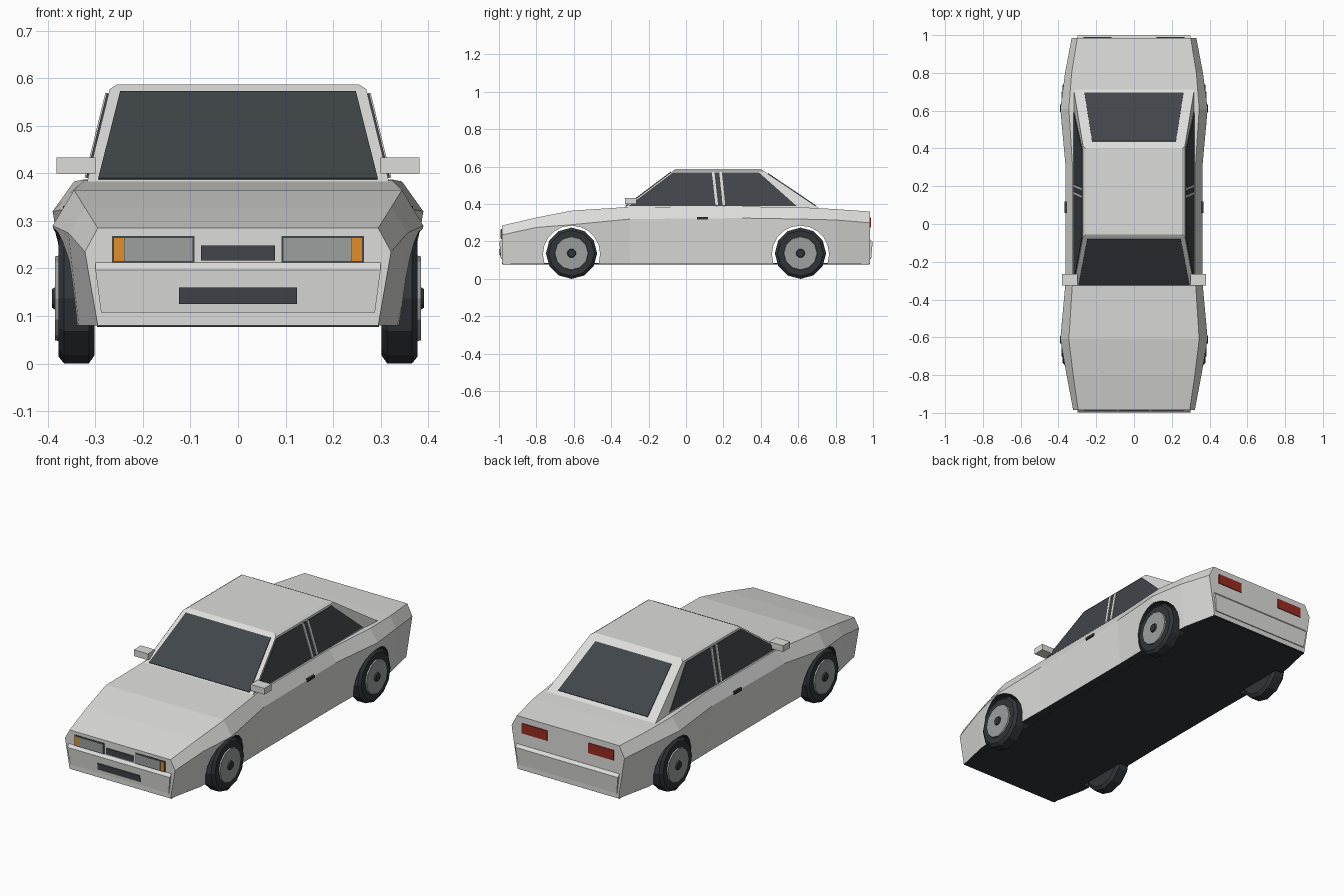
import bpy, bmesh, math
from mathutils import Vector, Matrix

if "Cube" in bpy.data.objects:
    bpy.data.objects.remove(bpy.data.objects["Cube"])


def material(name, r, g, b):
    m = bpy.data.materials.new(name)
    m.use_nodes = True
    m.diffuse_color = (r, g, b, 1)
    m.node_tree.nodes["Principled BSDF"].inputs["Base Color"].default_value = (r, g, b, 1)
    return m


PAINT = material("silver paint", 0.72, 0.72, 0.71)
GLASS = material("dark glass", 0.052, 0.06, 0.068)
BLACK = material("black rubber", 0.03, 0.036, 0.04)
METAL = material("grey metal", 0.33, 0.35, 0.34)
AMBER = material("amber lamp", 0.75, 0.27, 0.02)
RED = material("red lamp", 0.32, 0.025, 0.015)


def finish(name, bm, *mats):
    bmesh.ops.recalc_face_normals(bm, faces=bm.faces)
    mesh = bpy.data.meshes.new(name)
    bm.to_mesh(mesh)
    bm.free()
    for m in mats:
        mesh.materials.append(m)
    ob = bpy.data.objects.new(name, mesh)
    bpy.context.collection.objects.link(ob)
    return ob


def loft(name, rings, *mats):
    """Skin closed rings of points and cap both ends."""
    bm = bmesh.new()
    rows = [[bm.verts.new(p) for p in ring] for ring in rings]
    n = len(rows[0])
    for a, b in zip(rows, rows[1:]):
        for i in range(n):
            j = (i + 1) % n
            bm.faces.new((a[i], a[j], b[j], b[i]))
    bm.faces.new(rows[0])
    bm.faces.new(rows[-1])
    return finish(name, bm, *mats)


def plate(name, pts, mat, out, thick=0.004):
    """Thin panel standing proud of a surface in direction out."""
    pts = [Vector(p) for p in pts]
    normal = (pts[1] - pts[0]).cross(pts[2] - pts[0]).normalized()
    if normal.dot(Vector(out)) < 0:
        normal.negate()
    return loft(name, [[p - normal * 0.002 for p in pts], [p + normal * thick for p in pts]], mat)


def box(name, x0, x1, y0, y1, z0, z1, mat):
    ring = lambda z: [(x0, y0, z), (x1, y0, z), (x1, y1, z), (x0, y1, z)]
    return loft(name, [ring(z0), ring(z1)], mat)


# Body shell: y, sill width, belt width, belt height, deck width, deck height
SECTIONS = [
    (-0.985, 0.295, 0.322, 0.235, 0.295, 0.285),
    (-0.8, 0.335, 0.357, 0.275, 0.322, 0.328),
    (-0.61, 0.35, 0.39, 0.29, 0.345, 0.365),
    (-0.3, 0.345, 0.362, 0.32, 0.325, 0.385),
    (0.3, 0.345, 0.362, 0.325, 0.325, 0.387),
    (0.61, 0.35, 0.39, 0.32, 0.345, 0.383),
    (0.8, 0.335, 0.365, 0.315, 0.33, 0.373),
    (0.985, 0.295, 0.33, 0.3, 0.3, 0.36),
]
SILL = 0.08
body = loft("body", [[(wb, y, SILL), (wo, y, zb), (ws, y, zt), (-ws, y, zt), (-wo, y, zb), (-wb, y, SILL)]
                     for y, wb, wo, zb, ws, zt in SECTIONS], PAINT, BLACK)
for f in body.data.polygons:
    if f.normal.z < -0.9:
        f.material_index = 1

# Wheel arches cut through the body
AXLE_Y, AXLE_Z = 0.612, 0.137
for y in (-AXLE_Y, AXLE_Y):
    bm = bmesh.new()
    bmesh.ops.create_cone(bm, cap_ends=True, segments=20, radius1=0.153, radius2=0.153, depth=1,
                          matrix=Matrix.Translation((0, y, AXLE_Z - 0.005)) @ Matrix.Rotation(math.pi / 2, 4, 'Y'))
    cutter = finish("arch_cutter", bm, BLACK)
    cutter.hide_render = True
    mod = body.modifiers.new("arch", 'BOOLEAN')
    mod.object, mod.operation, mod.solver = cutter, 'DIFFERENCE', 'EXACT'
    mod.material_mode = 'TRANSFER'
    bpy.context.view_layer.objects.active = body
    bpy.ops.object.modifier_apply(modifier=mod.name)
    bpy.data.objects.remove(cutter)

box("floor_pan", -0.297, 0.297, -0.98, 0.98, 0.077, 0.086, BLACK)

# Cabin with a thin chamfered roof edge
BASE_Z, EAVE_Z = 0.385, 0.577


def side_x(z):
    return 0.317 - (z - BASE_Z) * 0.245


def ring(w, y0, y1, z):
    return [(-w, y0, z), (w, y0, z), (w, y1, z), (-w, y1, z)]


loft("cabin", [ring(side_x(0.365), -0.352, 0.73, 0.365), ring(side_x(EAVE_Z), -0.07, 0.415, EAVE_Z),
               ring(0.255, -0.055, 0.4, 0.587)], PAINT)


# Front and rear screens follow the cabin slopes
def screen(name, y_low, y_high, w_low, w_high, z_low, z_high, out):
    def y(z):
        return y_low + (y_high - y_low) * (z - 0.365) / (EAVE_Z - 0.365)
    plate(name, [(-w_low, y(z_low), z_low), (w_low, y(z_low), z_low),
                 (w_high, y(z_high), z_high), (-w_high, y(z_high), z_high)], GLASS, out)


screen("windscreen", -0.352, -0.07, 0.294, 0.248, 0.387, 0.57, (0, -1, 1))
screen("rear_window", 0.73, 0.415, 0.262, 0.222, 0.39, 0.562, (0, 1, 1))

for s, side in ((1, "left"), (-1, "right")):
    def on_side(y, z):
        return (s * side_x(z), y, z)

    # Side glass with paired pillar strips
    lo, hi = 0.39, 0.568
    plate(side + "_side_glass", [on_side(-0.305, lo), on_side(0.59, lo), on_side(0.39, hi), on_side(-0.07, hi)],
          GLASS, (s, 0, 0))
    for top, low in ((0.138, 0.158), (0.178, 0.196)):
        plate(side + "_pillar_strip", [on_side(low, lo), on_side(low + 0.014, lo),
                                       on_side(top + 0.014, hi), on_side(top, hi)], PAINT, (s, 0, 0), 0.007)

    # Mirror and door handle
    xs = sorted((s * 0.3, s * 0.382))
    box(side + "_mirror", *xs, -0.325, -0.265, 0.4, 0.433, PAINT)
    xs = sorted((s * 0.355, s * 0.368))
    box(side + "_door_handle", *xs, 0.058, 0.118, 0.317, 0.331, BLACK)

    # Lamps
    def lamp(name, x0, x1, z0, z1, y, mat, thick):
        plate(side + name, [(s * x0, y, z0), (s * x1, y, z0), (s * x1, y, z1), (s * x0, y, z1)],
              mat, (0, y, 0), thick)

    lamp("_headlamp_frame", 0.092, 0.265, 0.212, 0.268, -0.985, GLASS, 0.003)
    lamp("_headlamp", 0.096, 0.239, 0.216, 0.264, -0.985, METAL, 0.006)
    lamp("_indicator", 0.24, 0.261, 0.216, 0.264, -0.985, AMBER, 0.006)
    lamp("_tail_lamp", 0.12, 0.268, 0.275, 0.328, 0.985, RED, 0.004)

# Wedge bumpers at both ends
for e, end in ((-1, "front"), (1, "rear")):
    profile = [(0.96, 0.215), (0.985, 0.212), (0.998, 0.197), (0.99, 0.107), (0.96, 0.107)]
    loft(end + "_bumper", [[(s * (0.3 if z > 0.15 else 0.288), e * y, z) for y, z in profile]
                           for s in (-1, 1)], PAINT)

# Grilles
for name, w, z0, z1, y0, y1 in (("upper_grille", 0.078, 0.217, 0.248, -0.985, -0.985),
                                ("lower_grille", 0.124, 0.126, 0.16, -0.9917, -0.9947)):
    plate(name, [(-w, y0, z0), (w, y0, z0), (w, y1, z1), (-w, y1, z1)], GLASS, (0, -1, 0))


# Wheels: twelve-sided tyre, rim and hub turned from one profile
def wheel(name, s, y):
    profile = [(0.302, 0.12), (0.314, 0.137), (0.366, 0.137), (0.378, 0.122), (0.378, 0.09),
               (0.385, 0.088), (0.384, 0.024), (0.391, 0.02)]
    n = 12
    rings = [[(s * x, y + r * math.sin(math.tau * i / n), AXLE_Z + r * math.cos(math.tau * i / n))
              for i in range(n)] for x, r in profile]
    ob = loft(name, rings, BLACK, METAL)
    for f in ob.data.polygons:
        row = f.index // n
        f.material_index = 1 if row in (4, 5) else 0


for s, side in ((1, "left"), (-1, "right")):
    wheel("front_" + side + "_wheel", s, -AXLE_Y)
    wheel("rear_" + side + "_wheel", s, AXLE_Y)
